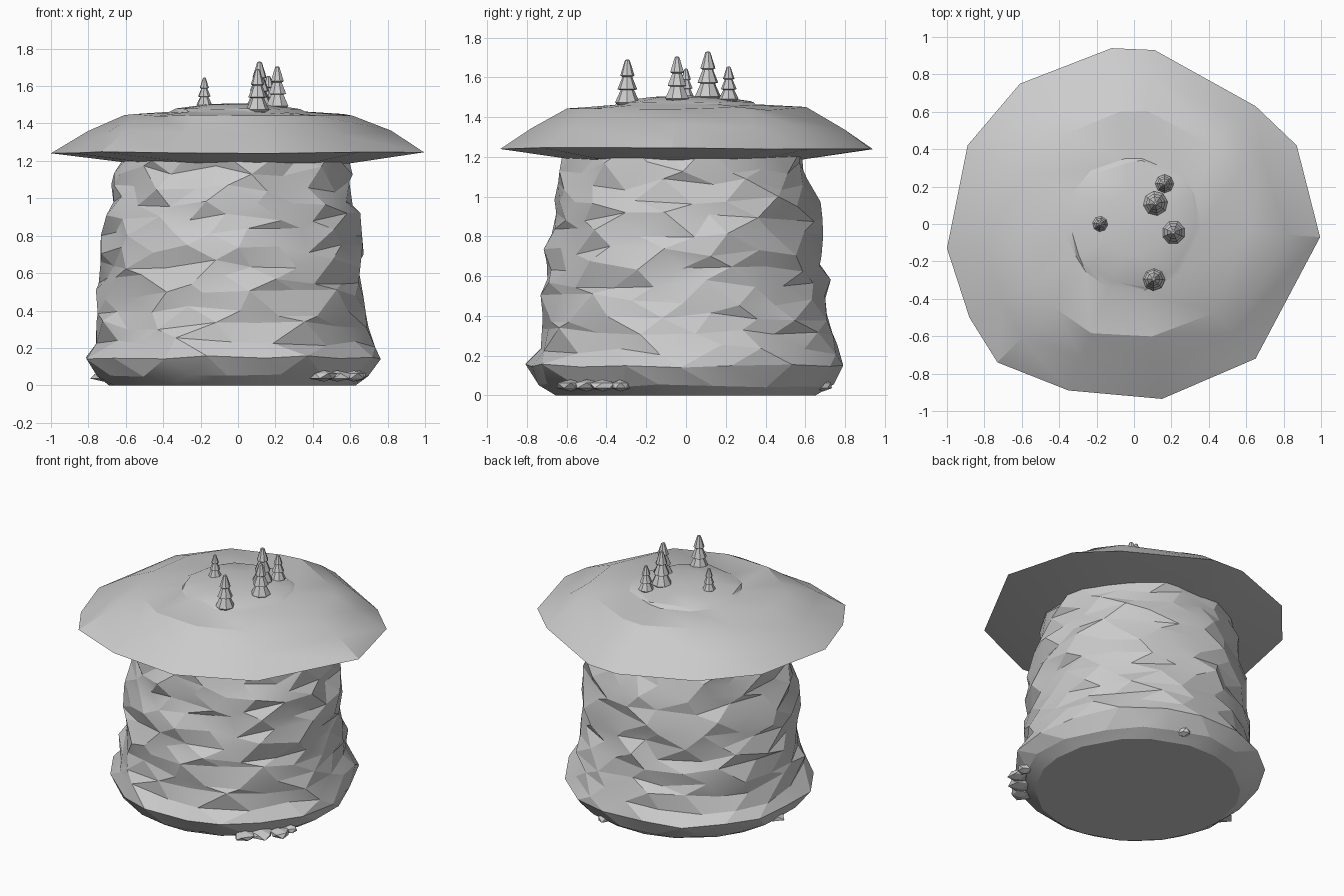
import bpy, bmesh, math, random
from mathutils import Vector

if "Cube" in bpy.data.objects:
    bpy.data.objects.remove(bpy.data.objects["Cube"])
random.seed(7)

stone = bpy.data.materials.new("pale grey stone")
stone.diffuse_color = (0.6, 0.6, 0.6, 1)
stone.use_nodes = True
stone.node_tree.nodes["Principled BSDF"].inputs["Base Color"].default_value = stone.diffuse_color


def make(name, bm, angle=None):
    bmesh.ops.recalc_face_normals(bm, faces=bm.faces)
    me = bpy.data.meshes.new(name)
    bm.to_mesh(me)
    bm.free()
    me.materials.append(stone)
    ob = bpy.data.objects.new(name, me)
    bpy.context.collection.objects.link(ob)
    if angle:
        bpy.ops.object.select_all(action='DESELECT')
        ob.select_set(True)
        bpy.context.view_layer.objects.active = ob
        bpy.ops.object.shade_smooth_by_angle(angle=math.radians(angle))
    return ob


def loft(bm, rings, triangles=False):
    """Skin a stack of equal-length rings and close both ends."""
    vs = [[bm.verts.new(p) for p in ring] for ring in rings]
    n = len(vs[0])
    for a, b in zip(vs, vs[1:]):
        for i in range(n):
            j = (i + 1) % n
            if triangles:
                bm.faces.new((a[i], a[j], b[i]))
                bm.faces.new((a[j], b[j], b[i]))
            else:
                bm.faces.new((a[i], a[j], b[j], b[i]))
    bm.faces.new(vs[0][::-1])
    bm.faces.new(vs[-1])


def lerp_profile(profile, z):
    for (z0, r0), (z1, r1) in zip(profile, profile[1:]):
        if z <= z1:
            return r0 + (r1 - r0) * (z - z0) / (z1 - z0)
    return profile[-1][1]


# Rock column: jittered strata, each ring turned half a step
PROFILE = [(0, .66), (.05, .74), (.15, .805), (.25, .745), (.4, .72), (.6, .70),
           (.8, .69), (1.0, .65), (1.23, .59)]
SIDES = 18
heights = [0, .05, .15] + [.15 + .083 * k for k in range(1, 14)]
rings = []
for k, z in enumerate(heights):
    ring = []
    for i in range(SIDES):
        a = 2 * math.pi * (i + k * .5 + random.uniform(-.2, .2)) / SIDES
        zz = z + (random.uniform(-.03, .03) if k > 2 else random.uniform(-.01, .01) if k else 0)
        r = lerp_profile(PROFILE, min(max(zz, 0), 1.22))
        r += random.uniform(-.03, .03) if k > 1 else 0
        ring.append((r * math.cos(a) - .03, r * math.sin(a), zz))
    rings.append(ring)
bm = bmesh.new()
loft(bm, rings, triangles=True)
make("rock_column", bm, 14)

# Overhanging cap: irregular rim, stepped slope, low dome
RIM = [(.995, -.07), (.87, .42), (.65, .63), (.11, .93), (-.12, .94), (-.61, .75),
       (-.89, .42), (-1, -.13), (-.88, -.5), (-.73, -.74), (-.35, -.89), (.15, -.935), (.65, -.72)]


def cap_ring(radius, z, keep, jr=0.0, jz=0.0):
    """Ring at the rim's angles; keep blends rim shape (1) with a circle (0)."""
    out = []
    for x, y in RIM:
        v = Vector((x, y))
        s = radius * (keep * v.length / .96 + 1 - keep) + random.uniform(-jr, jr)
        v = v.normalized() * s
        out.append((v.x, v.y, z + random.uniform(-jz, jz)))
    return out


bm = bmesh.new()
loft(bm, [cap_ring(.58, 1.19, .3, 0, .006),
          [(x, y, 1.243 + random.uniform(-.006, .006)) for x, y in RIM],
          cap_ring(.79, 1.35, .7, .03, .012),
          cap_ring(.62, 1.447, .3, .02, .012),
          cap_ring(.36, 1.463, .1, .01, .004),
          cap_ring(.335, 1.477, .1, .01, .004),
          cap_ring(.17, 1.502, 0),
          cap_ring(.03, 1.508, 0)], triangles=True)
make("cap", bm, 22)

# Pine trees: three stacked flared tiers with a blunt tip
TIERS = [(0, .75), (.06, 1), (.33, .55), (.35, .8), (.62, .4), (.65, .58), (.98, .2), (1, .1)]
TREES = [(-.18, 0, 1.49, 1.645, .042), (.115, .11, 1.49, 1.73, .066), (.163, .215, 1.48, 1.655, .05),
         (.21, -.045, 1.48, 1.705, .064), (.105, -.295, 1.46, 1.69, .062)]
for n, (x, y, z0, z1, r) in enumerate(TREES):
    bm = bmesh.new()
    turn = random.random()
    loft(bm, [[(x + r * f * math.cos(2 * math.pi * (i + turn) / 8),
                y + r * f * math.sin(2 * math.pi * (i + turn) / 8),
                z0 + (z1 - z0) * h) for i in range(8)] for h, f in TIERS])
    make(f"pine_tree_{n + 1}", bm)

# Small flat rubble around the foot
RUBBLE = [(.46, -.58, .075), (.53, -.5, .08), (.62, -.42, .07), (.64, -.33, .05),
          (-.72, .03, .07), (.16, .69, .05)]
for n, (x, y, r) in enumerate(RUBBLE):
    bm = bmesh.new()
    bmesh.ops.create_icosphere(bm, subdivisions=1, radius=1)
    for v in bm.verts:
        s = r * random.uniform(.8, 1.15)
        v.co = Vector((x + v.co.x * s, y + v.co.y * s, .05 + v.co.z * .03))
    make(f"rubble_{n + 1}", bm)
